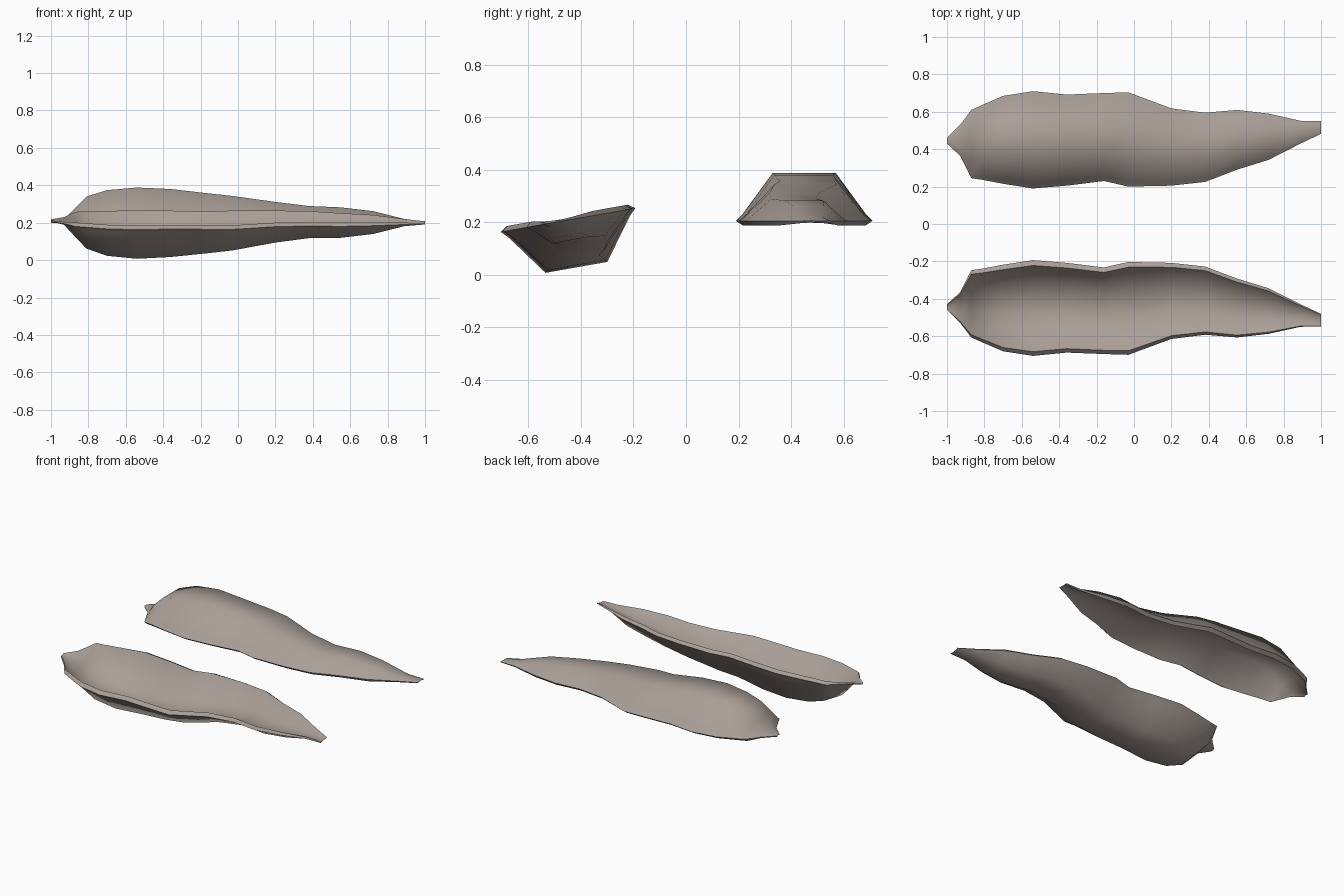
import bpy, bmesh, math
from mathutils import Matrix, Vector

if "Cube" in bpy.data.objects:
    bpy.data.objects.remove(bpy.data.objects["Cube"])

mat = bpy.data.materials.new("dull husk brown")
mat.diffuse_color = (0.40, 0.345, 0.31, 1)
mat.use_nodes = True
mat.node_tree.nodes["Principled BSDF"].inputs["Base Color"].default_value = mat.diffuse_color

# stations along the pod: x, near rim y, far rim y, crown height
STATIONS = [
    (-1.00, .430, .460, .207), (-.93, .365, .530, .218), (-.87, .245, .610, .280),
    (-.81, .236, .637, .340), (-.70, .215, .685, .374), (-.54, .190, .710, .388),
    (-.36, .205, .692, .380), (-.16, .230, .700, .357), (-.03, .200, .704, .343),
    (.20, .205, .618, .311), (.38, .225, .595, .289), (.55, .290, .610, .282),
    (.72, .343, .590, .262), (.89, .430, .552, .220), (1.00, .482, .550, .204)]
RIM = 0.205


def section(x, a, b, top):
    """Closed cross-section: rim lip, sloped walls, flat crown, hollow inside."""
    w, h = b - a, top - RIM
    k = min(1, h / .06)                  # shell closes up toward the tips
    t = .022 * k + .001                  # wall thickness
    lip = .006 + .012 * k
    c = .27 * w                          # crown inset
    i = .05 * w
    return [Vector((x, y, z)) for y, z in [
        (a + i, RIM - lip), (a, RIM), (a + i, RIM + .14 * h + .001),
        (a + c, top), (b - c, top),
        (b - i, RIM + .14 * h + .001), (b, RIM), (b - i, RIM - lip),
        (b - c - t * .4, max(top - t, RIM - lip)),
        (a + c + t * .4, max(top - t, RIM - lip))]]


def husk(name, matrix):
    bm = bmesh.new()
    rings = [[bm.verts.new(matrix @ p) for p in section(*s)] for s in STATIONS]
    n = len(rings[0])
    for r, s in zip(rings, rings[1:]):
        for j in range(n):
            k = (j + 1) % n
            bm.faces.new((r[j], r[k], s[k], s[j]))
    for ring in (rings[0], rings[-1]):   # close the tips
        bm.faces.new(ring)
    bmesh.ops.recalc_face_normals(bm, faces=bm.faces)
    me = bpy.data.meshes.new(name)
    bm.to_mesh(me)
    bm.free()
    me.materials.append(mat)
    ob = bpy.data.objects.new(name, me)
    bpy.context.collection.objects.link(ob)
    bpy.ops.object.select_all(action='DESELECT')
    ob.select_set(True)
    bpy.context.view_layer.objects.active = ob
    bpy.ops.object.shade_smooth_by_angle(angle=math.radians(60))


# half lying face down, and the same half turned over and tilted
husk("husk_face_down", Matrix.Identity(4))
husk("husk_face_up",
     Matrix.Translation((0, -.45, .213)) @ Matrix.Rotation(math.radians(190), 4, 'X')
     @ Matrix.Translation((0, -.45, -.2)))
